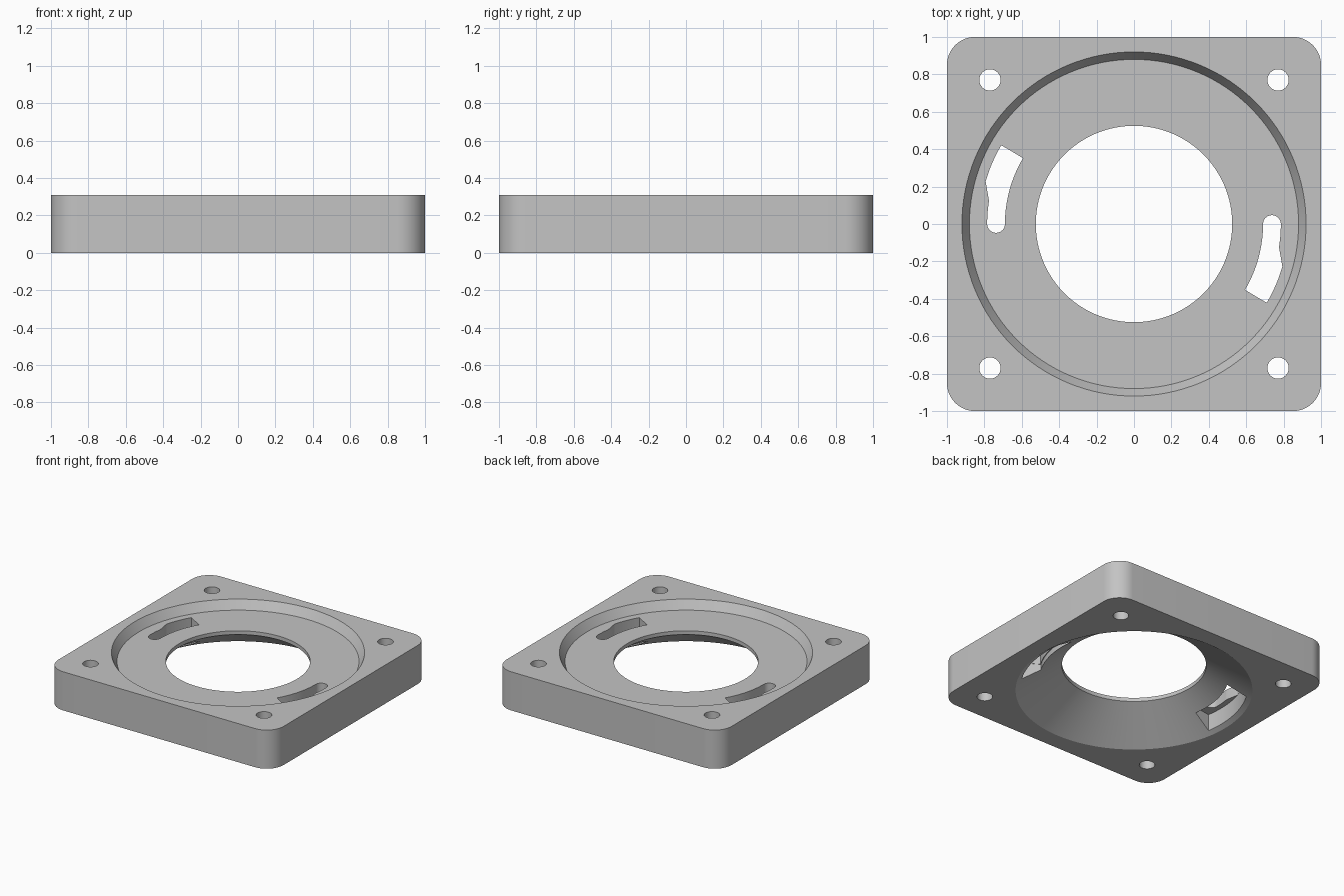
import bpy, bmesh
from math import sin, cos, pi, radians

if "Cube" in bpy.data.objects:
    bpy.data.objects.remove(bpy.data.objects["Cube"])

grey = bpy.data.materials.new("neutral grey")
grey.use_nodes = True
grey.diffuse_color = (0.55, 0.55, 0.55, 1)
grey.node_tree.nodes["Principled BSDF"].inputs["Base Color"].default_value = grey.diffuse_color

HEIGHT = 0.31
FLOOR = 0.24


def arc(r, start, end, n, cx=0, cy=0):
    """Points on an arc, angles in degrees."""
    angles = [radians(start + (end - start) * i / n) for i in range(n + 1)]
    return [(cx + r * cos(a), cy + r * sin(a)) for a in angles]


def finish(name, bm):
    bmesh.ops.recalc_face_normals(bm, faces=bm.faces)
    mesh = bpy.data.meshes.new(name)
    bm.to_mesh(mesh)
    bm.free()
    mesh.materials.append(grey)
    obj = bpy.data.objects.new(name, mesh)
    bpy.context.collection.objects.link(obj)
    return obj


def prism(name, outline, z0, z1):
    """Extrude a flat outline from z0 to z1."""
    bm = bmesh.new()
    face = bm.faces.new([bm.verts.new((x, y, z0)) for x, y in outline])
    top = bmesh.ops.extrude_face_region(bm, geom=[face])["geom"]
    verts = [v for v in top if isinstance(v, bmesh.types.BMVert)]
    bmesh.ops.translate(bm, verts=verts, vec=(0, 0, z1 - z0))
    return finish(name, bm)


def lathe(name, profile, n=128):
    """Closed solid of revolution from (radius, z) points."""
    bm = bmesh.new()
    rings = [[bm.verts.new((r * cos(2 * pi * i / n), r * sin(2 * pi * i / n), z))
              for i in range(n)] for r, z in profile]
    for a, b in zip(rings, rings[1:]):
        for i in range(n):
            j = (i + 1) % n
            bm.faces.new((a[i], a[j], b[j], b[i]))
    bm.faces.new(rings[0])
    bm.faces.new(rings[-1])
    return finish(name, bm)


# Square plate with rounded corners
R = 0.15
outline = []
for k, (sx, sy) in enumerate([(1, 1), (-1, 1), (-1, -1), (1, -1)]):
    outline += arc(R, 90 * k, 90 * k + 90, 14, sx * (1 - R), sy * (1 - R))
plate = prism("mounting_plate", outline, 0, HEIGHT)

# Tapered top recess, centre bore and flared underside
cutters = [lathe("bore_cutter", [(0.941, -0.05), (0.525, 0.21), (0.525, FLOOR),
                                 (0.88, FLOOR), (0.93, 0.3275)])]

# Corner screw holes
for sx in (-1, 1):
    for sy in (-1, 1):
        cutters.append(prism("screw_hole_cutter",
                             arc(0.057, 0, 348.75, 31, sx * 0.77, sy * 0.77), -0.1, 0.4))

# Two opposite twist-lock slots, each with a wider pocket under its ledge
for turn in (0, 180):
    slot = (arc(0.825, turn - 30.7, turn - 16, 10)
            + arc(0.785, turn - 9, turn, 6)
            + arc(0.0475, turn + 10, turn + 170, 10,
                  0.7375 * cos(radians(turn)), 0.7375 * sin(radians(turn)))
            + arc(0.69, turn, turn - 30.7, 16))
    pocket = arc(0.826, turn - 30.9, turn + 9, 20) + arc(0.685, turn + 9, turn - 30.9, 20)
    cutters.append(prism("pocket_cutter", pocket, -0.06, 0.155))
    cutters.append(prism("slot_cutter", slot, 0.12, 0.28))

# Cut everything out of the plate
bpy.context.view_layer.objects.active = plate
for cutter in cutters:
    cutter.hide_render = True
    mod = plate.modifiers.new("cut", "BOOLEAN")
    mod.operation = "DIFFERENCE"
    mod.solver = "EXACT"
    mod.object = cutter
    bpy.ops.object.modifier_apply(modifier=mod.name)
    bpy.data.objects.remove(cutter)

bpy.ops.object.select_all(action="DESELECT")
plate.select_set(True)
bpy.ops.object.shade_smooth_by_angle(angle=radians(25))
